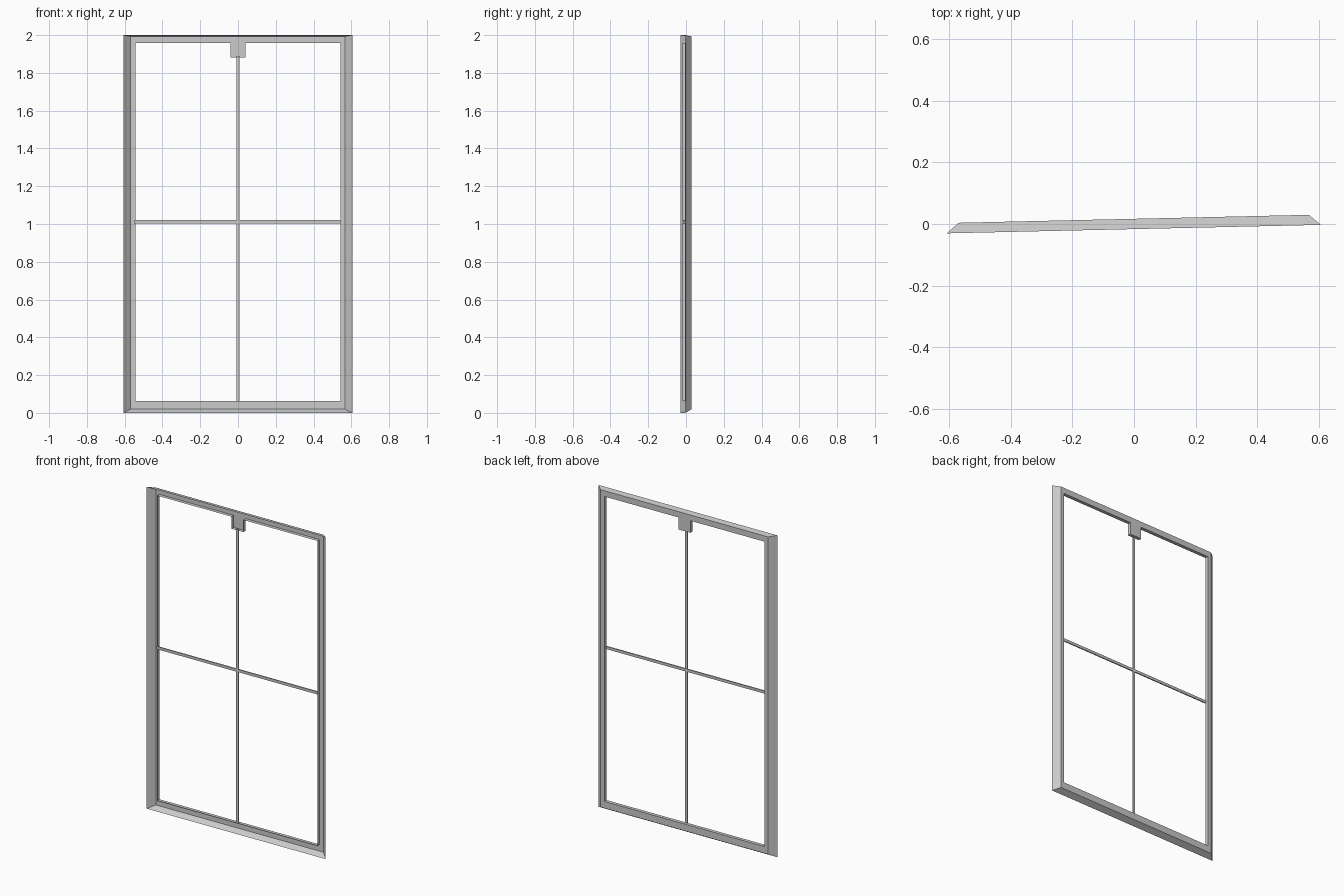
import bpy, bmesh, math
from mathutils import Matrix

if "Cube" in bpy.data.objects:
    bpy.data.objects.remove(bpy.data.objects["Cube"])

TILT = Matrix.Rotation(math.radians(1.3), 4, 'Z')
FRONT, BACK, LIP = -0.0165, 0.0168, -0.005   # depths of open rim, face plate, inner lip


def finish(name, bm):
    bm.transform(TILT)
    me = bpy.data.meshes.new(name)
    bm.to_mesh(me)
    bm.free()
    ob = bpy.data.objects.new(name, me)
    bpy.context.collection.objects.link(ob)
    return ob


def loop(bm, pts, y):
    vs = [bm.verts.new((x, y, z)) for x, z in pts]
    es = [bm.edges.new((vs[i], vs[(i + 1) % len(vs)])) for i in range(len(vs))]
    return vs, es


def bridge(bm, a, b):
    n = len(a)
    for i in range(n):
        j = (i + 1) % n
        bm.faces.new((a[i], a[j], b[j], b[i]))


def bar(name, x0, x1, y0, y1, z0, z1):
    bm = bmesh.new()
    bmesh.ops.create_cube(bm, size=1)
    for v in bm.verts:
        v.co = (x1 if v.co.x > 0 else x0,
                y1 if v.co.y > 0 else y0,
                z1 if v.co.z > 0 else z0)
    return finish(name, bm)


# Frame: flared outer flange, flat rear plate, lip around the notched opening
outer_front = [(-.607, 0), (.605, 0), (.605, 2), (-.607, 2)]
outer_back = [(-.568, .02), (.567, .02), (.567, 1.993), (-.568, 1.993)]
opening = [(-.543, .062), (.542, .062), (.542, 1.957), (.04, 1.957),
           (.04, 1.882), (-.04, 1.882), (-.04, 1.957), (-.543, 1.957)]

bm = bmesh.new()
rim, _ = loop(bm, outer_front, FRONT)
plate, plate_edges = loop(bm, outer_back, BACK)
bridge(bm, plate, rim)
hole, hole_edges = loop(bm, opening, BACK)
bmesh.ops.triangle_fill(bm, edges=plate_edges + hole_edges, use_beauty=True,
                        normal=(0, 1, 0))
lip, _ = loop(bm, opening, LIP)
bridge(bm, hole, lip)
bmesh.ops.recalc_face_normals(bm, faces=bm.faces)
bmesh.ops.dissolve_limit(bm, angle_limit=0.01, verts=bm.verts, edges=bm.edges)
finish("window_frame", bm)

# Crossing glazing bars, thin strips set forward of the plate
bar("vertical_bar", -.009, .007, -.006, 0, .06, 1.89)
bar("horizontal_bar", -.549, .543, -.0065, .0005, 1.003, 1.02)
